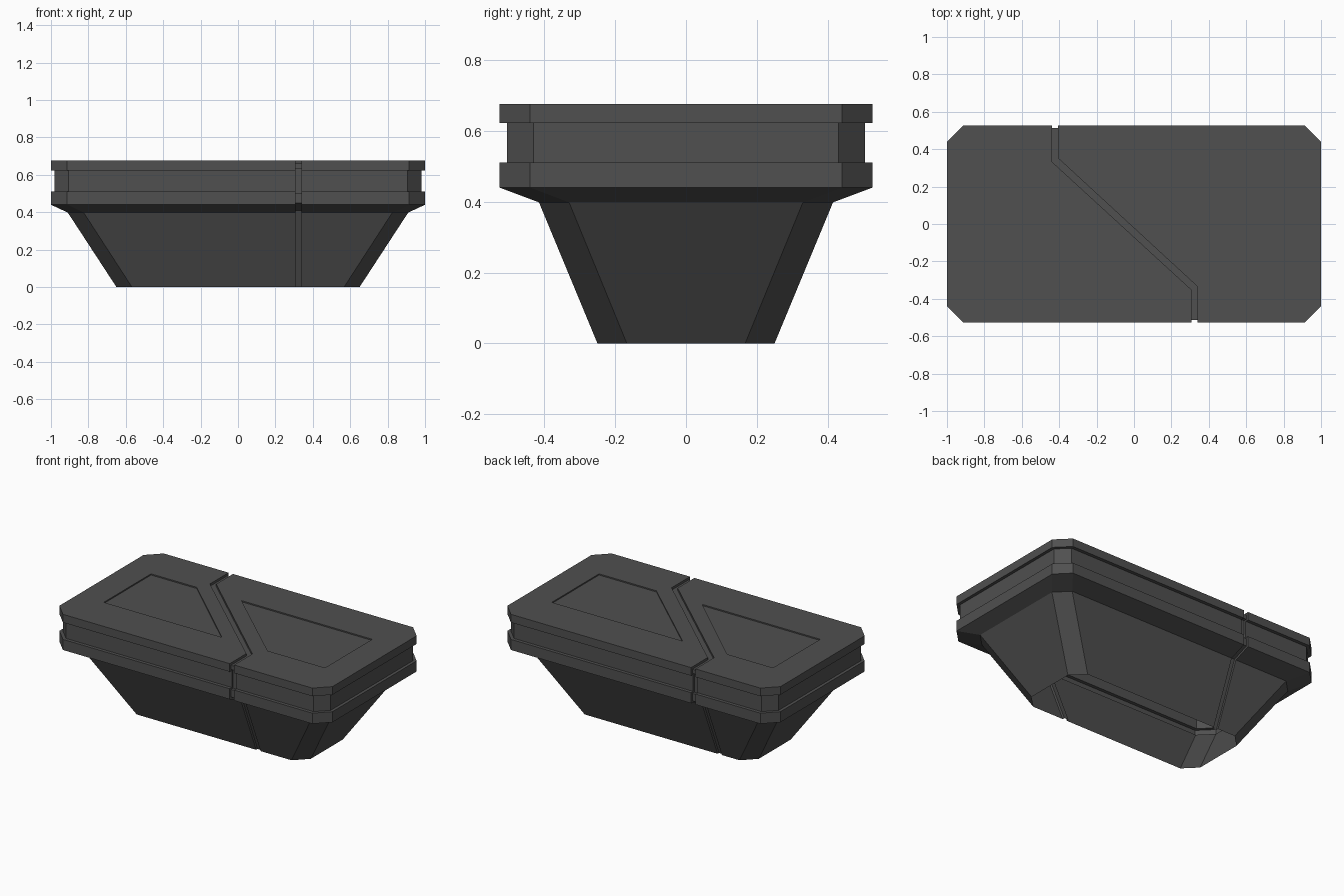
import bpy, bmesh
from mathutils import Vector

if "Cube" in bpy.data.objects:
    bpy.data.objects.remove(bpy.data.objects["Cube"])

mat = bpy.data.materials.new("dark_grey")
mat.diffuse_color = (0.08, 0.08, 0.08, 1)
mat.use_nodes = True
mat.node_tree.nodes["Principled BSDF"].inputs["Base Color"].default_value = mat.diffuse_color


def make_object(name, bm):
    bmesh.ops.recalc_face_normals(bm, faces=bm.faces)
    me = bpy.data.meshes.new(name)
    bm.to_mesh(me)
    bm.free()
    me.materials.append(mat)
    ob = bpy.data.objects.new(name, me)
    bpy.context.collection.objects.link(ob)
    return ob


def prism(name, pts, offset):
    """Extrude a closed outline of 3D points along offset."""
    bm = bmesh.new()
    face = bm.faces.new([bm.verts.new(p) for p in pts])
    ext = bmesh.ops.extrude_face_region(bm, geom=[face], use_keep_orig=True)
    moved = [g for g in ext["geom"] if isinstance(g, bmesh.types.BMVert)]
    bmesh.ops.translate(bm, verts=moved, vec=Vector(offset))
    ob = make_object(name, bm)
    ob.hide_render = True
    return ob


def ring(x, y, z, c):
    """Rectangle with chamfered corners."""
    return [(x, -y + c, z), (x, y - c, z), (x - c, y, z), (-x + c, y, z),
            (-x, y - c, z), (-x, -y + c, z), (-x + c, -y, z), (x - c, -y, z)]


# Body: stacked chamfered sections with a flared base and a recessed band
sections = [(0.65, 0.25, 0.0, 0.083), (0.91, 0.415, 0.398, 0.085),
            (1.0, 0.527, 0.44, 0.087), (1.0, 0.527, 0.51, 0.087),
            (0.98, 0.505, 0.51, 0.074), (0.98, 0.505, 0.622, 0.074),
            (1.0, 0.527, 0.622, 0.087), (1.0, 0.527, 0.676, 0.087)]
bm = bmesh.new()
rings = [[bm.verts.new(p) for p in ring(*s)] for s in sections]
for a, b in zip(rings, rings[1:]):
    for i in range(8):
        j = (i + 1) % 8
        bm.faces.new((a[i], a[j], b[j], b[i]))
bm.faces.new(rings[0][::-1])
bm.faces.new(rings[-1])
body = make_object("casket_body", bm)

cutters = []

# Z-shaped seam across the lid
left = [(-0.438, 0.6), (-0.438, 0.332), (0.308, -0.352), (0.308, -0.6)]
right = [(0.340, -0.6), (0.340, -0.335), (-0.406, 0.352), (-0.406, 0.6)]
cutters.append(prism("seam_top_cutter", [(x, y, 0.66) for x, y in left + right], (0, 0, 0.1)))

# Seams running down the front and back walls
profile = [(0.215, -0.05), (0.402, 0.408), (0.513, 0.45), (0.513, 0.50), (0.491, 0.50),
           (0.491, 0.632), (0.513, 0.632), (0.513, 0.75), (0.65, 0.75), (0.65, -0.05)]
for name, x, s in (("front", 0.308, -1), ("back", -0.438, 1)):
    cutters.append(prism("seam_%s_cutter" % name, [(x, s * y, z) for y, z in profile], (0.032, 0, 0)))

# Shallow sunken panels on the lid
panels = [[(-0.81, -0.247), (0.055, -0.247), (-0.475, 0.247), (-0.81, 0.247)],
          [(0.81, 0.247), (-0.148, 0.247), (0.39, -0.247), (0.81, -0.247)]]
for pts in panels:
    cutters.append(prism("panel_cutter", [(x, y, 0.668) for x, y in pts], (0, 0, 0.1)))

for c in cutters:
    mod = body.modifiers.new(c.name, "BOOLEAN")
    mod.operation = "DIFFERENCE"
    mod.solver = "EXACT"
    mod.object = c
bpy.context.view_layer.update()
dg = bpy.context.evaluated_depsgraph_get()
cut = bpy.data.meshes.new_from_object(body.evaluated_get(dg))
body.modifiers.clear()
body.data = cut
for c in cutters:
    bpy.data.objects.remove(c)

# Open underside: remove the bottom cap
bm = bmesh.new()
bm.from_mesh(cut)
cap = [f for f in bm.faces if f.calc_center_median().z < 0.001 and f.normal.z < -0.9]
bmesh.ops.delete(bm, geom=cap, context="FACES")
for f in bm.faces:
    f.material_index = 0
bm.to_mesh(cut)
bm.free()
cut.materials.clear()
cut.materials.append(mat)
